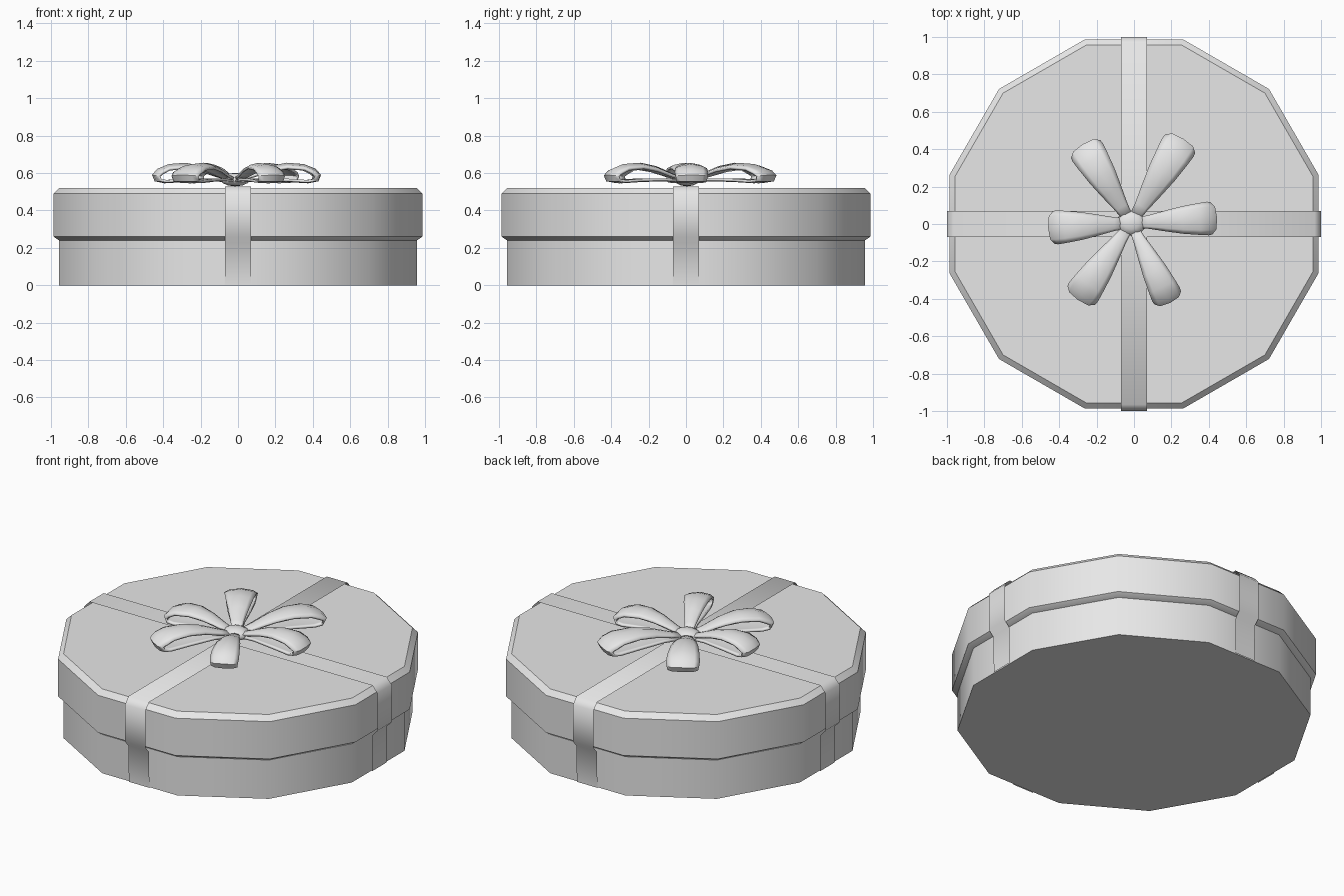
import bpy, bmesh, math
from mathutils import Matrix, Vector

if "Cube" in bpy.data.objects:
    bpy.data.objects.remove(bpy.data.objects["Cube"])

grey = bpy.data.materials.new("plain_grey")
grey.diffuse_color = (0.8, 0.8, 0.8, 1)
grey.use_nodes = True
grey.node_tree.nodes["Principled BSDF"].inputs["Base Color"].default_value = grey.diffuse_color


def finish(name, bm, sharp=None):
    mesh = bpy.data.meshes.new(name)
    bm.to_mesh(mesh)
    bm.free()
    mesh.materials.append(grey)
    mesh.shade_smooth()
    if sharp:
        mesh.set_sharp_from_angle(angle=math.radians(sharp))
    obj = bpy.data.objects.new(name, mesh)
    bpy.context.collection.objects.link(obj)
    return obj


def strip_faces(bm, rows, closed=False):
    """Join consecutive rows of vertices with quads."""
    for a, b in zip(rows, rows[1:]):
        n = len(a)
        for j in range(n if closed else n - 1):
            k = (j + 1) % n
            bm.faces.new((a[j], b[j], b[k], a[k]))


def lathe(name, profile, sides=12):
    """Capped twelve-sided drum; profile gives flat-side distance and height."""
    bm = bmesh.new()
    rows = []
    for d, z in profile:
        r = d / math.cos(math.pi / sides)
        angles = [math.tau * (i + 0.5) / sides for i in range(sides)]
        rows.append([bm.verts.new((r * math.cos(a), r * math.sin(a), z)) for a in angles])
    strip_faces(bm, rows, closed=True)
    bm.faces.new(rows[0])
    bm.faces.new(rows[-1])
    bmesh.ops.recalc_face_normals(bm, faces=bm.faces)
    finish(name, bm, 35)


# Box body and overhanging lid with bevelled rims
lathe("box_body", [(0.956, 0), (0.956, 0.24)])
lathe("box_lid", [(0.95, 0.235), (0.986, 0.26), (0.986, 0.49), (0.956, 0.52)])

# Crossed ribbons: thin sheets draped over the lid and down the sides
half = [(0.963, 0.0), (0.968, 0.225), (1.0, 0.26), (1.0, 0.49), (0.965, 0.529)]
drape = [(-x, z) for x, z in half] + [(x, z) for x, z in reversed(half)]
for name, turn in (("ribbon_across", 0), ("ribbon_front_to_back", math.pi / 2)):
    bm = bmesh.new()
    rows = [[bm.verts.new((x, y, z)) for y in (-0.07, 0.07)] for x, z in drape]
    strip_faces(bm, rows)
    bm.transform(Matrix.Rotation(turn, 4, "Z"))
    finish(name, bm)

# Bow loops: (distance fraction, height, width fraction, edge droop)
LOOP = [(0.05, 0.575, 0.30, 0.005), (0.20, 0.600, 0.40, 0.012),
        (0.40, 0.637, 0.62, 0.020), (0.60, 0.655, 0.82, 0.022),
        (0.80, 0.648, 0.95, 0.022), (0.94, 0.622, 1.00, 0.018),
        (1.00, 0.590, 0.96, 0.006), (0.97, 0.556, 0.90, 0.0),
        (0.85, 0.545, 0.85, -0.004), (0.60, 0.552, 0.70, -0.004),
        (0.30, 0.556, 0.42, -0.002), (0.05, 0.550, 0.28, 0.0)]
CENTRE = Vector((-0.015, 0.005, 0))


def bow_loop(index, degrees, length, width):
    bm = bmesh.new()
    rows = []
    for d, z, w, droop in LOOP:
        row = []
        for t in (-1, -0.7, 0, 0.7, 1):
            pull = 0.03 * t ** 4 * max(0, d - 0.8) / 0.2
            row.append(bm.verts.new((d * length - pull, t * w * width / 2, z - droop * t * t)))
        rows.append(row)
    strip_faces(bm, rows)
    bm.transform(Matrix.Translation(CENTRE) @ Matrix.Rotation(math.radians(degrees), 4, "Z"))
    obj = finish(f"bow_loop_{index}", bm, 50)
    solid = obj.modifiers.new("thickness", "SOLIDIFY")
    solid.thickness = 0.014
    solid.offset = -1


for i, spec in enumerate([(58.3, 0.53, 0.195), (121.6, 0.495, 0.19), (3.4, 0.46, 0.18),
                          (183.3, 0.445, 0.182), (235.3, 0.50, 0.185), (296, 0.475, 0.165)]):
    bow_loop(i + 1, *spec)

# Knot in the middle of the bow
bm = bmesh.new()
bmesh.ops.create_uvsphere(bm, u_segments=10, v_segments=6, radius=1)
bm.transform(Matrix.Translation(CENTRE + Vector((0, 0, 0.565))) @ Matrix.Diagonal((0.083, 0.068, 0.036, 1)))
finish("bow_knot", bm)
